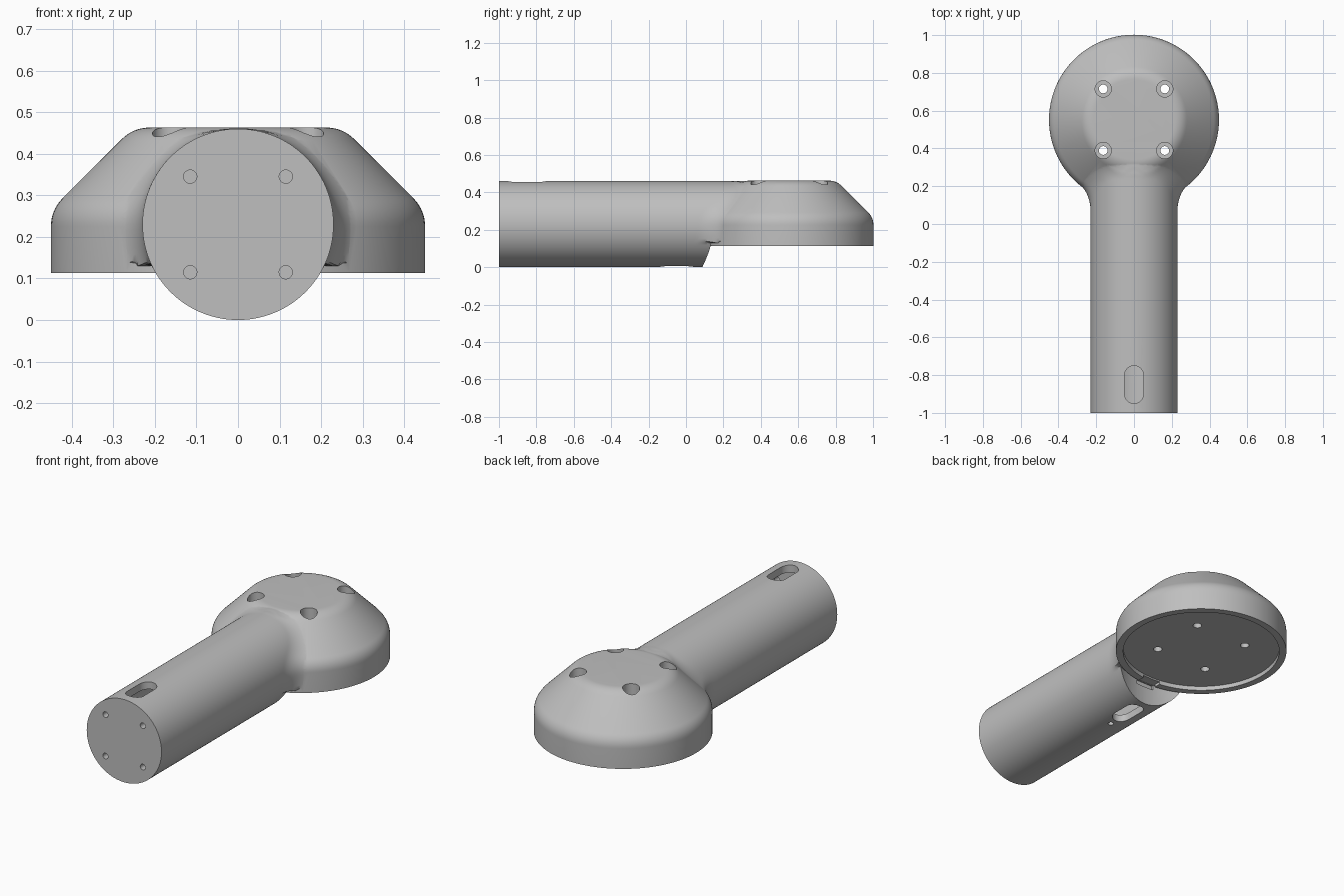
import bpy, bmesh
from math import sin, cos, pi, sqrt, hypot
from mathutils import Matrix, Vector

if "Cube" in bpy.data.objects:
    bpy.data.objects.remove(bpy.data.objects["Cube"])

HANDLE_R, HEAD_Y, FILLET = 0.23, 0.552, 0.15
HEAD_BOTTOM, HEAD_TOP, NECK_BOTTOM = 0.113, 0.463, 0.13

grey = bpy.data.materials.new("light_grey")
grey.use_nodes = True
grey.diffuse_color = (0.52, 0.52, 0.52, 1)
bsdf = next(n for n in grey.node_tree.nodes if n.type == "BSDF_PRINCIPLED")
bsdf.inputs["Base Color"].default_value = grey.diffuse_color


def finish(name, bm):
    bmesh.ops.recalc_face_normals(bm, faces=bm.faces)
    mesh = bpy.data.meshes.new(name)
    bm.to_mesh(mesh)
    bm.free()
    mesh.materials.append(grey)
    obj = bpy.data.objects.new(name, mesh)
    bpy.context.collection.objects.link(obj)
    return obj


def cylinder(name, start, end, radius, segments=32, stretch=0):
    """Cylinder between two points; stretch makes it a slot along y."""
    start, end = Vector(start), Vector(end)
    axis = end - start
    bm = bmesh.new()
    bmesh.ops.create_cone(bm, cap_ends=True, segments=segments, radius1=radius,
                          radius2=radius, depth=axis.length,
                          matrix=Matrix.Rotation(pi / segments, 4, "Z"))
    for v in bm.verts:
        v.co.y += stretch if v.co.y > 0 else -stretch
    turn = Vector((0, 0, 1)).rotation_difference(axis).to_matrix().to_4x4()
    bm.transform(Matrix.Translation((start + end) / 2) @ turn)
    return finish(name, bm)


def combine(target, other, operation):
    mod = target.modifiers.new("join", "BOOLEAN")
    mod.operation, mod.object, mod.solver = operation, other, "EXACT"
    bpy.context.view_layer.objects.active = target
    bpy.ops.object.modifier_apply(modifier=mod.name)
    bpy.data.objects.remove(other)


# Head profile (radius, height) with rounded shoulders
def rounded(p, corner, q, steps=8):
    p, corner, q = Vector(p), Vector(corner), Vector(q)
    return [p * (1 - t) ** 2 + corner * 2 * t * (1 - t) + q * t * t
            for t in (i / steps for i in range(steps + 1))]


shoulder = rounded((0.45, 0.225), (0.45, 0.265), (0.422, 0.293))
crown = rounded((0.281, 0.434), (0.252, HEAD_TOP), (0.212, HEAD_TOP))
profile = [Vector((0.45, HEAD_BOTTOM))] + shoulder + crown + [Vector((0, HEAD_TOP))]

# Outward planes of the profile, used to blend the neck into the head
planes = []
for p, q in zip(profile, profile[1:]):
    d = (q - p).normalized()
    planes.append((d.y, -d.x, d.y * p.x - d.x * p.y))


def neck_field(x, y, z):
    """Negative inside the handle and head joined by a round fillet."""
    n = max(hypot(x, z - HANDLE_R), 1e-6)
    a = n - HANDLE_R
    if z < NECK_BOTTOM:
        return a
    r = max(hypot(x, y - HEAD_Y), 1e-6)
    b, nr, nz = max((pr * r + pz * z - off, pr, pz) for pr, pz, off in planes)
    b += 0.002
    c = (x * nr * x / r + (z - HANDLE_R) * nz) / n
    u, v = FILLET - a, FILLET - b
    f = min(a, b)
    if abs(c) < 0.995 and u > max(c * v, 0) and v > max(c * u, 0):
        f = min(f, FILLET - sqrt((u * u + v * v - 2 * c * u * v) / (1 - c * c)))
    return max(f, z - 0.461)


# Handle and flared neck, lofted along y
bm = bmesh.new()
SEG = 112
rings = []
for y in [-1, -0.5, -0.1] + [i * 0.01 for i in range(35)]:
    ring = []
    for i in range(SEG):
        ca, sa = cos(2 * pi * i / SEG), sin(2 * pi * i / SEG)
        low, high = 0.0, 0.7
        for _ in range(20):
            mid = (low + high) / 2
            if neck_field(mid * ca, y, HANDLE_R + mid * sa) < 0:
                low = mid
            else:
                high = mid
        ring.append(bm.verts.new((low * ca, y, HANDLE_R + low * sa)))
    rings.append(ring)
for r0, r1 in zip(rings, rings[1:]):
    for i in range(SEG):
        j = (i + 1) % SEG
        bm.faces.new((r0[i], r0[j], r1[j], r1[i]))
bm.faces.new(rings[0])
bm.faces.new(rings[-1])
body = finish("handle_and_head", bm)

# Curved clearance under the head
combine(body, cylinder("clearance", (0, HEAD_Y, -0.2), (0, HEAD_Y, NECK_BOTTOM),
                       0.465, 128), "DIFFERENCE")

# Round head
bm = bmesh.new()
rows = [[bm.verts.new((p.x * cos(2 * pi * i / 128), HEAD_Y + p.x * sin(2 * pi * i / 128), p.y))
         for i in range(128)] for p in profile[:-1]]
for r0, r1 in zip(rows, rows[1:]):
    for i in range(128):
        j = (i + 1) % 128
        bm.faces.new((r0[i], r0[j], r1[j], r1[i]))
bm.faces.new(rows[0])
bm.faces.new(rows[-1])
combine(body, finish("head", bm), "UNION")

# Shallow recess below the head and a notch through its rim
cuts = [cylinder("recess", (0, HEAD_Y, 0), (0, HEAD_Y, 0.137), 0.412, 128)]
bm = bmesh.new()
bmesh.ops.create_cube(bm, size=1, matrix=Matrix.Translation((0, 0.12, 0.115))
                      @ Matrix.Diagonal((0.11, 0.08, 0.026, 1)))
cuts.append(finish("rim_notch", bm))

# Hollow handle with cable slots and a small drain hole
cuts += [
    cylinder("hollow", (0, -0.965, HANDLE_R), (0, 0.06, HANDLE_R), 0.19, 64),
    cylinder("top_slot", (0, -0.85, 0.25), (0, -0.85, 0.6), 0.05, stretch=0.05),
    cylinder("bottom_slot", (0, -0.05, -0.1), (0, -0.05, 0.2), 0.05, stretch=0.05),
    cylinder("drain_hole", (0, -0.19, -0.1), (0, -0.19, 0.2), 0.015),
]

# Screw holes in the head and in the handle end
for sx in (-1, 1):
    for s in (-1, 1):
        x, y = sx * 0.163, HEAD_Y + s * 0.163
        cuts.append(cylinder("screw_hole", (x, y, 0), (x, y, 0.6), 0.023))
        cuts.append(cylinder("counterbore", (x, y, 0.36), (x, y, 0.6), 0.043))
        x, z = sx * 0.115, HANDLE_R + s * 0.115
        cuts.append(cylinder("end_hole", (x, -1.1, z), (x, -0.9, z), 0.016))
for cut in cuts:
    combine(body, cut, "DIFFERENCE")

bpy.ops.object.select_all(action="DESELECT")
body.select_set(True)
bpy.context.view_layer.objects.active = body
bpy.ops.object.shade_smooth_by_angle(angle=pi / 6)
